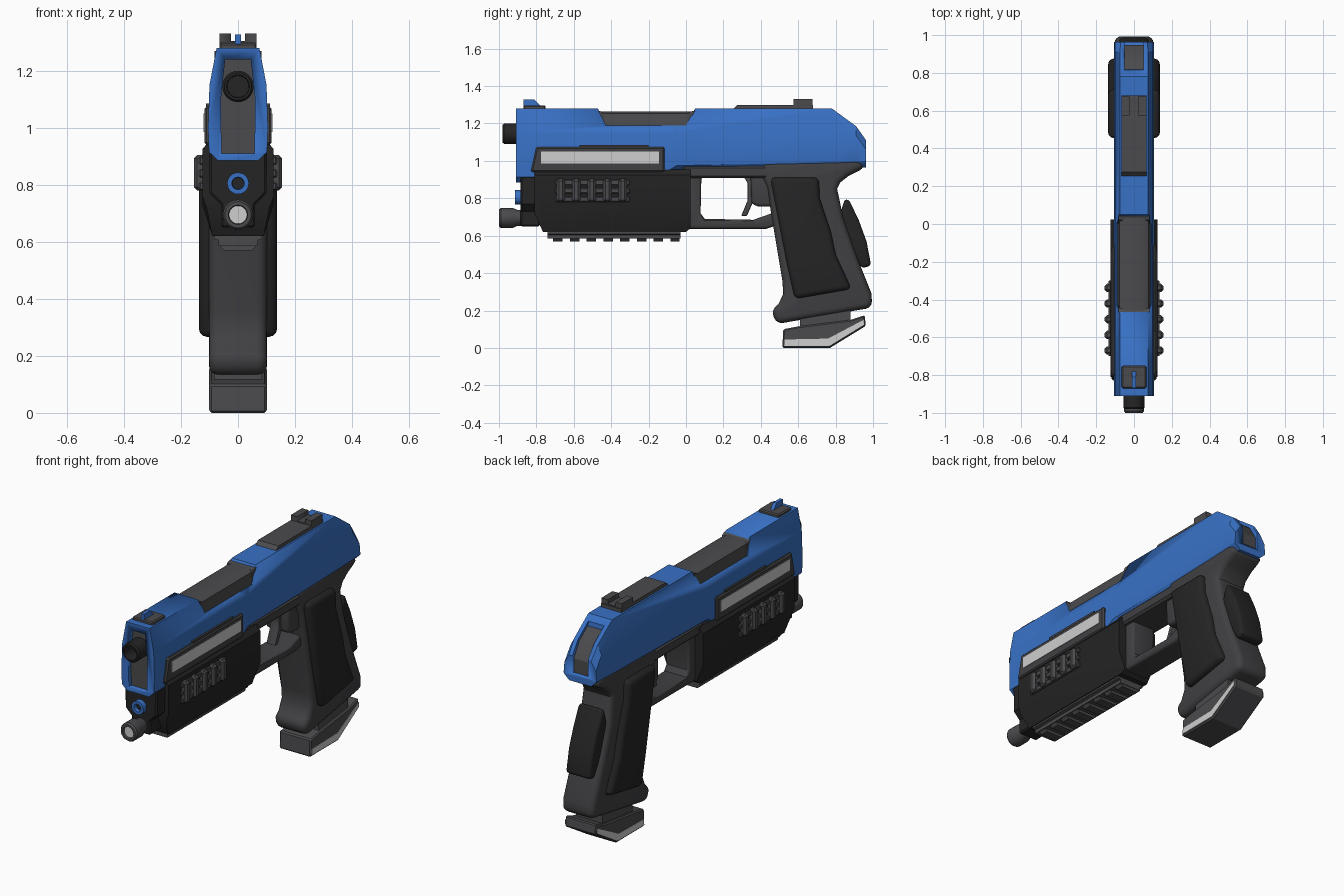
import bpy, bmesh, math
from mathutils import Matrix


def mat(name, r, g, b):
    m = bpy.data.materials.new(name)
    m.diffuse_color = (r, g, b, 1)
    return m


BLUE = mat("blue", 0.04, 0.165, 0.56)
GREY = mat("dark grey", 0.07, 0.07, 0.075)
FRAME = mat("frame grey", 0.052, 0.052, 0.056)
BLACK = mat("black", 0.018, 0.018, 0.018)
LIGHT = mat("light grey", 0.62, 0.62, 0.62)


def apply(ob, mod):
    bpy.context.view_layer.objects.active = ob
    bpy.ops.object.modifier_apply(modifier=mod.name)


def finish(name, bm, m, bevel=0, segs=1):
    bmesh.ops.recalc_face_normals(bm, faces=bm.faces)
    me = bpy.data.meshes.new(name)
    bm.to_mesh(me)
    bm.free()
    me.materials.append(m)
    ob = bpy.data.objects.new(name, me)
    bpy.context.collection.objects.link(ob)
    bpy.ops.object.select_all(action='DESELECT')
    ob.select_set(True)
    bpy.context.view_layer.objects.active = ob
    if bevel:
        mod = ob.modifiers.new("bevel", 'BEVEL')
        mod.width, mod.segments = bevel, segs
        mod.limit_method, mod.angle_limit = 'ANGLE', math.radians(55)
        apply(ob, mod)
    bpy.ops.object.shade_smooth_by_angle(angle=math.radians(30))
    return ob


def loft(name, rings, m, bevel=0, segs=1):
    """Skin closed rings of equal point count and cap both ends."""
    bm = bmesh.new()
    vs = [[bm.verts.new(p) for p in r] for r in rings]
    n = len(rings[0])
    for a, b in zip(vs, vs[1:]):
        for i in range(n):
            j = (i + 1) % n
            bm.faces.new((a[i], a[j], b[j], b[i]))
    bm.faces.new(vs[0])
    bm.faces.new(vs[-1])
    return finish(name, bm, m, bevel, segs)


def side(name, pts, half, m, bevel=0, segs=1):
    """Side (y, z) outline extruded to x = -half .. half."""
    return loft(name, [[(x, y, z) for y, z in pts] for x in (-half, half)], m, bevel, segs)


def sym(y, half):
    """Mirrored (x, z) ring at station y from its right half."""
    return [(x, y, z) for x, z in half] + [(-x, y, z) for x, z in reversed(half)]


def box(name, half, y0, y1, z0, z1, m, bevel=0):
    return side(name, [(y0, z0), (y1, z0), (y1, z1), (y0, z1)], half, m, bevel)


def tube(name, z, prof, m, n=24):
    """Lathe (y, radius) profile about a y-directed axis at height z."""
    rings = [[(r * math.cos(2 * math.pi * i / n), y, z + r * math.sin(2 * math.pi * i / n))
              for i in range(n)] for y, r in prof]
    return loft(name, rings, m)


def cut(ob, cutter):
    mod = ob.modifiers.new("cut", 'BOOLEAN')
    mod.object, mod.solver = cutter, 'EXACT'
    apply(ob, mod)
    bpy.data.objects.remove(cutter)


# Slide
def slide_ring(y, bot, top, wt):
    return sym(y, [(0.07, bot), (0.102, bot + 0.03), (0.105, 1.0),
                   (0.1, min(1.15, top - 0.05)), (wt, top)])


slide = loft("slide", [slide_ring(*s) for s in (
    (-0.91, 0.885, 1.28, 0.075), (-0.15, 0.885, 1.28, 0.075), (-0.05, 0.945, 1.28, 0.075),
    (0.78, 0.96, 1.28, 0.075), (0.91, 0.965, 1.185, 0.075), (0.963, 0.965, 1.11, 0.07))], BLUE)

# Slide recesses: muzzle, ejection port, rear
muzzle = [(0.045, 1.24), (0.06, 1.1), (0.058, 0.91)]
cut(slide, loft("cutter", [sym(-1.0, muzzle), sym(-0.885, muzzle)], GREY))
loft("muzzle_plate", [sym(-0.887, muzzle), sym(-0.87, muzzle)], GREY)
cut(slide, side("cutter", [(-0.48, 1.3), (-0.43, 1.19), (0.0, 1.19), (0.06, 1.3)], 0.2, GREY))
loft("ejection_port", [sym(y, [(0.089, 1.18), (w, z), (w - 0.025, z + 0.012)]) for y, w, z in (
    (-0.465, 0.078, 1.253), (0.042, 0.078, 1.253))], GREY)
side("port_lip", [(-0.469, 1.27), (-0.43, 1.185), (0.0, 1.185), (0.05, 1.27),
                  (0.02, 1.262), (-0.01, 1.215), (-0.42, 1.215), (-0.45, 1.262)], 0.082, GREY)
cut(slide, side("cutter", [(0.81, 1.3), (0.82, 1.22), (0.89, 1.165), (0.94, 1.09),
                           (0.945, 1.01), (1.0, 1.01), (1.0, 1.3)], 0.05, GREY))
side("rear_plate", [(0.81, 1.23), (0.83, 1.225), (0.9, 1.17), (0.948, 1.09), (0.948, 1.005),
                    (0.9, 1.005), (0.81, 1.15)], 0.05, GREY)

# Barrel with a hollow bore
tube("barrel", 1.145, [(-0.85, 0.055), (-0.972, 0.055), (-0.98, 0.048), (-0.98, 0.04), (-0.9, 0.038)], BLACK)

# Sights
box("front_sight_base", 0.065, -0.87, -0.75, 1.27, 1.297, GREY, 0.006)
side("front_sight_blade", [(-0.868, 1.29), (-0.868, 1.328), (-0.81, 1.328), (-0.775, 1.29)], 0.01, BLUE)
side("rear_sight_base", [(0.25, 1.275), (0.275, 1.3), (0.68, 1.3), (0.68, 1.275)], 0.065, GREY)
rear = box("rear_sight", 0.065, 0.575, 0.675, 1.29, 1.33, GREY)
cut(rear, box("cutter", 0.025, 0.5, 0.7, 1.305, 1.4, GREY))

# Side plates with light strips
side("side_plate", [(-0.83, 0.94), (-0.8, 1.075), (-0.115, 1.075), (-0.115, 0.94)], 0.118, FRAME, 0.008)
box("side_plate_ridge", 0.112, -0.57, -0.2, 1.06, 1.086, FRAME)
box("light_strip", 0.121, -0.775, -0.145, 0.985, 1.05, LIGHT)

# Fore-end
loft("fore_end", [sym(y, [(0.1, 0.955), (0.125, 0.925), (0.125, zm), (wb, zb)]) for y, zm, zb, wb in (
    (-0.81, 0.76, 0.72, 0.11), (-0.765, 0.73, 0.62, 0.09),
    (0.0, 0.73, 0.62, 0.09), (0.025, 0.74, 0.64, 0.085))], BLACK)
nose = [(0.102, 0.92), (0.1, 0.77), (0.06, 0.73), (0.06, 0.65)]
loft("fore_end_nose", [sym(-0.885, nose), sym(-0.78, nose)], BLACK, 0.008)

# Side rails and bottom rail
for z in (0.795, 0.84, 0.885):
    box("side_rail_bar", 0.136, -0.7, -0.3, z - 0.014, z + 0.014, GREY, 0.004)
for i in range(5):
    y = -0.67 + i * 0.083
    box("side_rail_tooth", 0.155, y - 0.022, y + 0.022, 0.78, 0.905, GREY, 0.012)
rail = [(0.085, 0.63), (0.085, 0.61), (0.068, 0.605), (0.068, 0.585)]
loft("bottom_rail", [sym(-0.74, rail), sym(-0.03, rail)], GREY)
for i in range(8):
    y = -0.685 + i * 0.0895
    loft("bottom_rail_tooth", [sym(y + d, [(0.068, 0.59), (0.05, 0.57)]) for d in (-0.025, 0.025)], GREY)

# Guide rod ring and lamp
tube("guide_ring", 0.805, [(-0.86, 0.038), (-0.915, 0.038), (-0.915, 0.022), (-0.89, 0.02)], BLUE)
tube("guide_hole", 0.805, [(-0.87, 0.022), (-0.893, 0.022)], BLACK)
tube("lamp", 0.695, [(-0.8, 0.042), (-0.9, 0.042), (-0.925, 0.053), (-0.99, 0.053),
                     (-1.0, 0.046), (-1.0, 0.034), (-0.98, 0.03)], GREY)
tube("lamp_lens", 0.695, [(-0.97, 0.032), (-0.988, 0.032)], LIGHT)

# Frame, trigger guard and trigger
box("frame_rail", 0.1, -0.02, 0.6, 0.908, 0.975, FRAME, 0.012)
side("trigger_guard", [(-0.03, 0.94), (0.1, 0.94), (0.082, 0.9), (0.078, 0.72), (0.1, 0.69),
                       (0.36, 0.685), (0.46, 0.72), (0.52, 0.72), (0.5, 0.66), (0.43, 0.637),
                       (0.0, 0.637)], 0.075, FRAME, 0.015, 3)
side("trigger_housing", [(0.345, 0.93), (0.35, 0.77), (0.39, 0.755), (0.52, 0.755), (0.52, 0.93)],
     0.075, FRAME, 0.02, 3)
side("trigger", [(0.3, 0.93), (0.33, 0.88), (0.33, 0.79), (0.295, 0.705), (0.325, 0.705),
                 (0.345, 0.75), (0.37, 0.8), (0.37, 0.93)], 0.03, GREY, 0.008, 2)

# Grip
side("grip", [(0.4, 1.0), (0.405, 0.92), (0.435, 0.86), (0.455, 0.72), (0.515, 0.36), (0.52, 0.29),
              (0.495, 0.235), (0.455, 0.2), (0.485, 0.128), (0.995, 0.215), (0.992, 0.29),
              (0.92, 0.47), (0.84, 0.7), (0.808, 0.85), (0.825, 0.885), (0.87, 0.92),
              (0.96, 0.965), (0.92, 1.02)], 0.102, FRAME, 0.035, 4)
side("grip_panel", [(0.45, 0.912), (0.71, 0.912), (0.715, 0.8), (0.775, 0.62), (0.8, 0.5),
                    (0.885, 0.315), (0.582, 0.262), (0.54, 0.45)], 0.137, BLACK, 0.028, 3)
side("backstrap", [(0.81, 0.67), (0.85, 0.8), (0.875, 0.785), (0.925, 0.68), (0.965, 0.57),
                   (0.99, 0.44), (0.94, 0.425), (0.86, 0.56)], 0.078, BLACK, 0.025, 3)

# Magazine
side("magazine_neck", [(0.61, 0.08), (0.61, 0.2), (0.88, 0.23), (0.88, 0.12)], 0.085, GREY)
side("magazine_base", [(0.515, 0.0), (0.77, 0.0), (0.962, 0.118), (0.955, 0.175), (0.88, 0.15),
                       (0.6, 0.115), (0.52, 0.1)], 0.1, GREY, 0.007)
side("magazine_strip", [(0.525, 0.011), (0.767, 0.011), (0.953, 0.125), (0.953, 0.152),
                        (0.76, 0.05), (0.527, 0.045)], 0.102, LIGHT)
